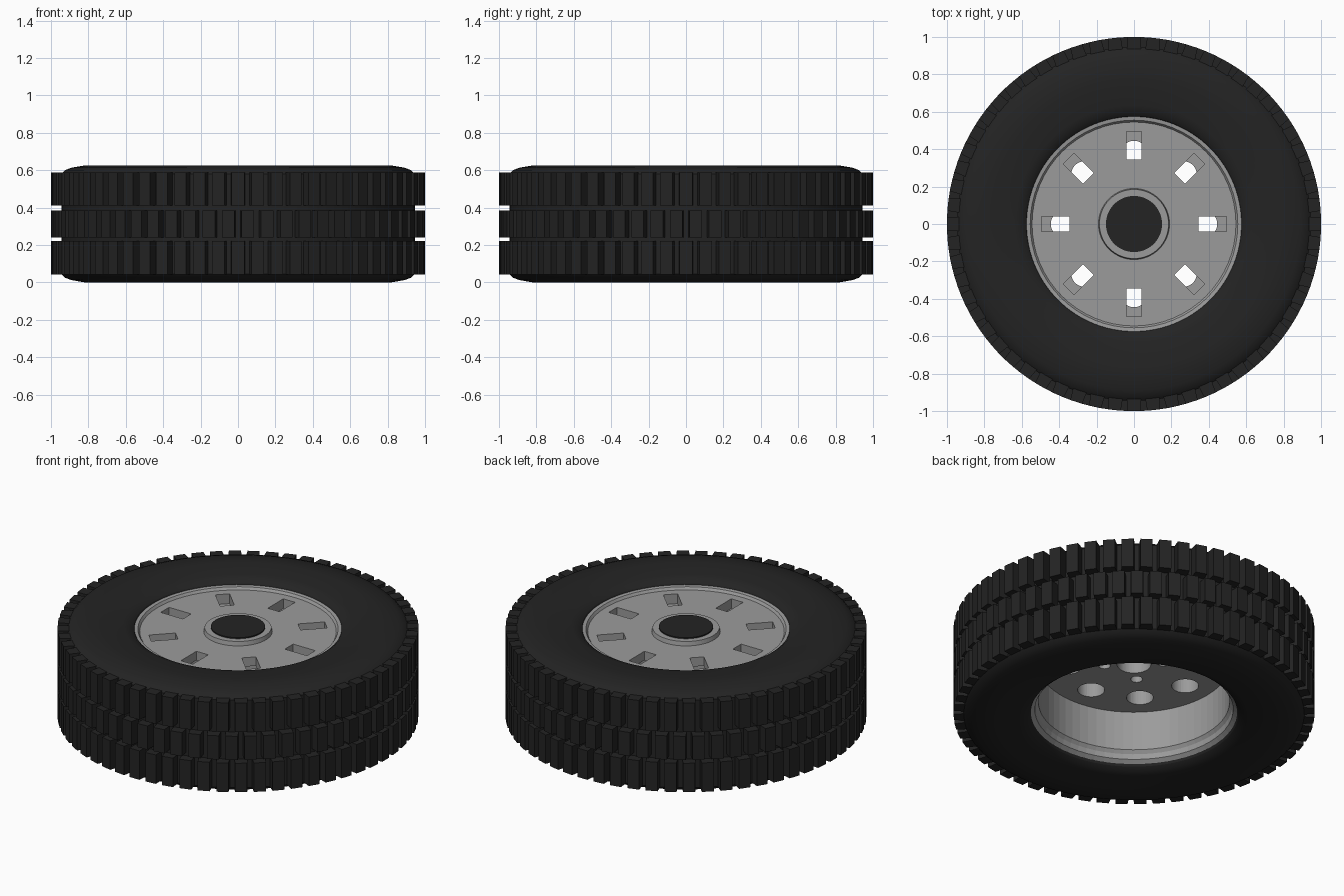
import bpy, bmesh, math
from mathutils import Matrix, Vector

if "Cube" in bpy.data.objects:
    bpy.data.objects.remove(bpy.data.objects["Cube"], do_unlink=True)

MID = 0.3125   # half height of the wheel


def material(name, grey):
    m = bpy.data.materials.new(name)
    m.use_nodes = True
    m.diffuse_color = (grey, grey, grey, 1)
    m.node_tree.nodes["Principled BSDF"].inputs["Base Color"].default_value = (grey, grey, grey, 1)
    return m


rubber = material("black rubber", 0.017)
metal = material("grey metal", 0.33)


def finish(name, bm, mat, smooth=False):
    bmesh.ops.recalc_face_normals(bm, faces=bm.faces)
    mesh = bpy.data.meshes.new(name)
    bm.to_mesh(mesh)
    bm.free()
    obj = bpy.data.objects.new(name, mesh)
    bpy.context.collection.objects.link(obj)
    mesh.materials.append(mat)
    bpy.ops.object.select_all(action='DESELECT')
    obj.select_set(True)
    bpy.context.view_layer.objects.active = obj
    if smooth:
        bpy.ops.object.shade_smooth_by_angle(angle=math.radians(25))
    return obj


def lathe(name, profile, steps, mat, smooth=False):
    """Turn a closed (radius, height) outline around the z axis."""
    bm = bmesh.new()
    verts = [bm.verts.new((r, 0, z)) for r, z in profile]
    edges = [bm.edges.new((v, verts[i - 1])) for i, v in enumerate(verts)]
    bmesh.ops.spin(bm, geom=verts + edges, cent=(0, 0, 0), axis=(0, 0, 1),
                   angle=math.tau, steps=steps, use_merge=True)
    bmesh.ops.remove_doubles(bm, verts=bm.verts, dist=0.0001)
    return finish(name, bm, mat, smooth)


def spoke(angle, r, z):
    """Placement at a given radius, turned to point outward."""
    return Matrix.Rotation(angle, 4, 'Z') @ Matrix.Translation((r, 0, z))


def add_box(bm, place, size):
    return bmesh.ops.create_cube(bm, size=1, matrix=place @ Matrix.Diagonal((*size, 1)))['verts']


def add_cylinder(bm, place, radius, depth, segments=32):
    bmesh.ops.create_cone(bm, cap_ends=True, segments=segments, radius1=radius,
                          radius2=radius, depth=depth, matrix=place)


def cut(target, bm):
    """Subtract a set of solids and discard the cutter."""
    cutter = finish("cutter", bm, metal)
    cutter.hide_render = True
    mod = target.modifiers.new("cut", 'BOOLEAN')
    mod.operation, mod.solver, mod.object = 'DIFFERENCE', 'EXACT', cutter
    bpy.context.view_layer.objects.active = target
    bpy.ops.object.modifier_apply(modifier="cut")
    bpy.data.objects.remove(cutter, do_unlink=True)


# Tyre body: upper half outline mirrored to the lower half
half = [(0.56, 0.55), (0.578, 0.585), (0.60, 0.602), (0.635, 0.61), (0.77, 0.625),
        (0.82, 0.625), (0.89, 0.613), (0.925, 0.60), (0.945, 0.58)]
lower = [(r, 2 * MID - z) for r, z in reversed(half)]
lathe("tyre", half + lower, 120, rubber, True)

# Tread: three bands of blocks, the middle band staggered
COUNT = 60
for name, z0, z1, shift in (("lower_tread", 0.043, 0.22, 0), ("middle_tread", 0.24, 0.385, 0.5),
                            ("upper_tread", 0.41, 0.588, 0)):
    bm = bmesh.new()
    for i in range(COUNT):
        angle = (i + shift) * math.tau / COUNT
        block = add_box(bm, spoke(angle, 0.965, (z0 + z1) / 2), (0.07, 0.076, z1 - z0))
        # narrow each block a little toward its outer face
        out = Vector((math.cos(angle), math.sin(angle), 0))
        side = Vector((-out.y, out.x, 0))
        for v in block:
            if v.co.dot(out) > 0.97:
                v.co -= side * v.co.dot(side) * 0.12
    finish(name, bm, rubber)

# Rim: thick centre plate with raised hub, barrel and lips
rim = lathe("rim", [
    (0.094, 0.36), (0.53, 0.36), (0.53, 0.12), (0.545, 0.10), (0.55, 0.07), (0.575, 0.05),
    (0.585, 0.07), (0.565, 0.10), (0.565, 0.52), (0.582, 0.56), (0.575, 0.578),
    (0.555, 0.575), (0.545, 0.56), (0.19, 0.56), (0.185, 0.585), (0.094, 0.585)], 64, metal)

# Rectangular pockets in the outer face
bm = bmesh.new()
for i in range(8):
    add_box(bm, spoke(i * math.tau / 8, 0.42, 0.58), (0.15, 0.08, 0.16))
cut(rim, bm)

# Round holes from the inner face, meeting the pockets, and four bolt holes
bm = bmesh.new()
for i in range(8):
    add_cylinder(bm, spoke(i * math.tau / 8, 0.37, 0.42), 0.075, 0.17)
for i in range(4):
    add_cylinder(bm, spoke((i + 0.5) * math.tau / 4, 0.165, 0.40), 0.033, 0.2, 20)
cut(rim, bm)

# Hub cap
bm = bmesh.new()
add_cylinder(bm, Matrix.Translation((0, 0, 0.58)), 0.15, 0.024, 64)
finish("hub_cap", bm, rubber)
